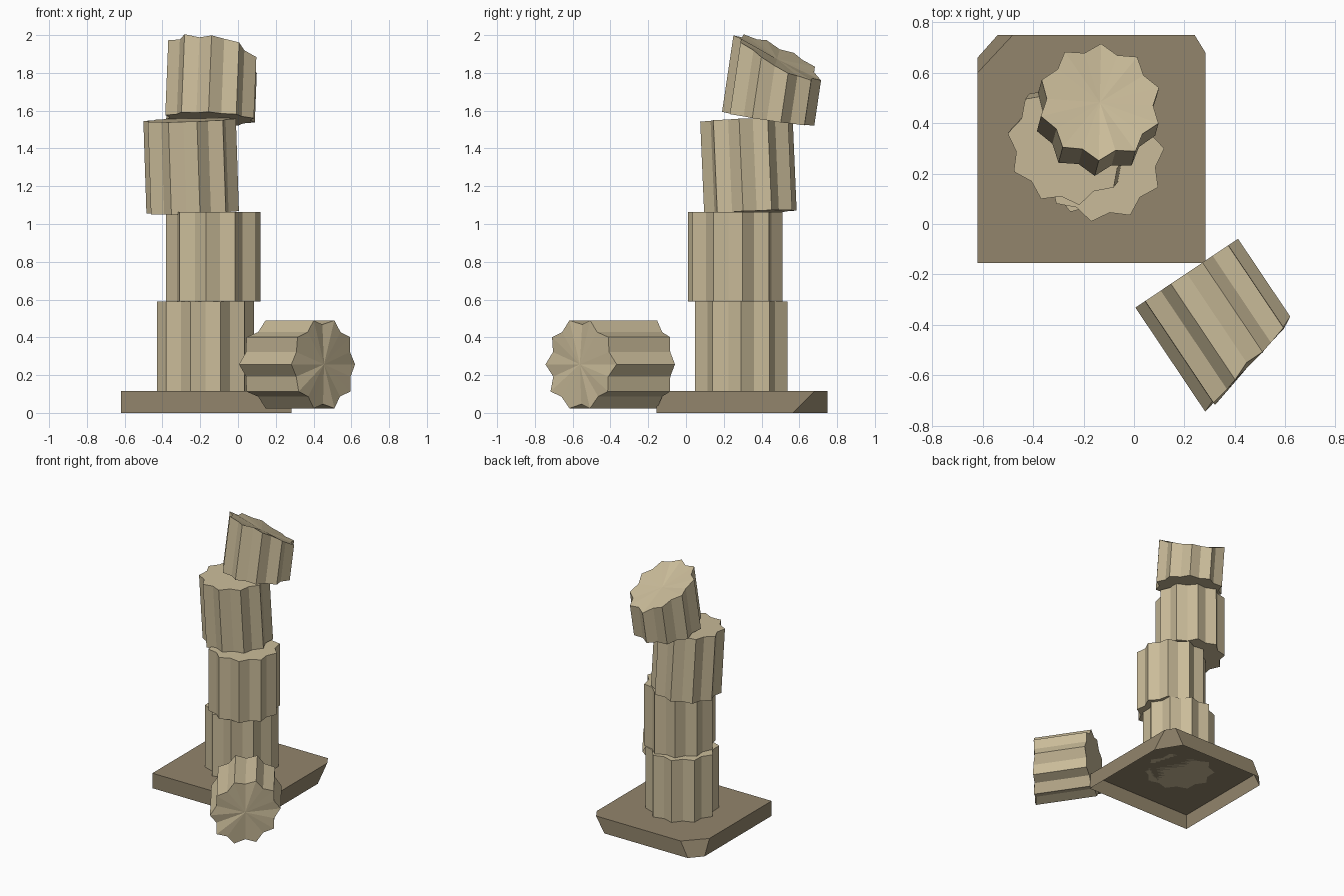
import bpy, bmesh, math, random
from mathutils import Vector

random.seed(4)
cube = bpy.data.objects.get("Cube")
if cube:
    bpy.data.objects.remove(cube, do_unlink=True)


def material(name, rgb):
    m = bpy.data.materials.new(name)
    m.use_nodes = True
    m.diffuse_color = (*rgb, 1)
    m.node_tree.nodes["Principled BSDF"].inputs["Base Color"].default_value = (*rgb, 1)
    return m


pale_stone = material("pale_stone", (0.59, 0.50, 0.32))
dark_stone = material("dark_stone", (0.29, 0.235, 0.15))


def finish(name, bm, mat):
    mesh = bpy.data.meshes.new(name)
    bm.normal_update()
    bm.to_mesh(mesh)
    bm.free()
    mesh.materials.append(mat)
    obj = bpy.data.objects.new(name, mesh)
    bpy.context.collection.objects.link(obj)
    return obj


def loft(bm, lower, upper):
    n = len(lower)
    for i in range(n):
        j = (i + 1) % n
        bm.faces.new((lower[i], lower[j], upper[j], upper[i]))


FLUTES = 10
VALLEY = 0.86


def drum(name, base, axis, radius, height, phase, slope=None, centre=None):
    """Fluted drum; a slope makes the far end a broken, fanned surface."""
    bm = bmesh.new()
    lower, upper = [], []
    for i in range(FLUTES * 2):
        a = math.radians(phase) + math.pi * i / FLUTES
        r = radius * (VALLEY if i % 2 else 1)
        x, y = r * math.cos(a), r * math.sin(a)
        h = height
        if slope:
            h += (slope[0] * x + slope[1] * y) / radius + random.uniform(-0.012, 0.012)
        lower.append(bm.verts.new((x, y, 0)))
        upper.append(bm.verts.new((x, y, h)))
    loft(bm, lower, upper)
    bm.faces.new(lower[::-1])
    if slope:
        mid = bm.verts.new((0, 0, centre))
        for i, v in enumerate(upper):
            bm.faces.new((v, upper[(i + 1) % len(upper)], mid))
    else:
        bm.faces.new(upper)
    obj = finish(name, bm, pale_stone)
    obj.rotation_mode = 'QUATERNION'
    obj.rotation_quaternion = Vector((0, 0, 1)).rotation_difference(Vector(axis).normalized())
    obj.location = base
    return obj


# Plinth: open underneath, with two chipped back corners
def plinth_ring(bm, z, left_x, left_y, right_x, right_y):
    x0, x1, y0, y1 = -0.62, 0.283, -0.155, 0.75
    pts = [(x0, y0), (x1, y0), (x1, right_y), (right_x, y1), (left_x, y1), (x0, left_y)]
    return [bm.verts.new((x, y, z)) for x, y in pts]


bm = bmesh.new()
bottom = plinth_ring(bm, 0, -0.54, 0.66, 0.17, 0.565)
top = plinth_ring(bm, 0.115, -0.48, 0.60, 0.24, 0.68)
loft(bm, bottom, top)
bm.faces.new(top)
finish("plinth", bm, dark_stone)

# Standing drums, stacked slightly out of line
drum("lower_drum", (-0.173, 0.292, 0.115), (0, 0, 1), 0.257, 0.475, 0)
drum("middle_drum", (-0.13, 0.26, 0.59), (0, 0, 1), 0.253, 0.473, 9)
drum("upper_drum", (-0.24, 0.341, 1.062), (-0.033, -0.043, 1), 0.248, 0.49, -9)

# Broken tilted cap of the column
drum("broken_top_drum", (-0.148, 0.435, 1.557), (0.04, 0.149, 1), 0.247, 0.335, 16,
     slope=(-0.045, -0.08), centre=0.32)

# Broken drum lying on the ground
drum("fallen_drum", (0.209, -0.195, 0.257), (0.557, -0.83, 0), 0.245, 0.437, 33.9,
     slope=(-0.05, -0.034), centre=0.442)
